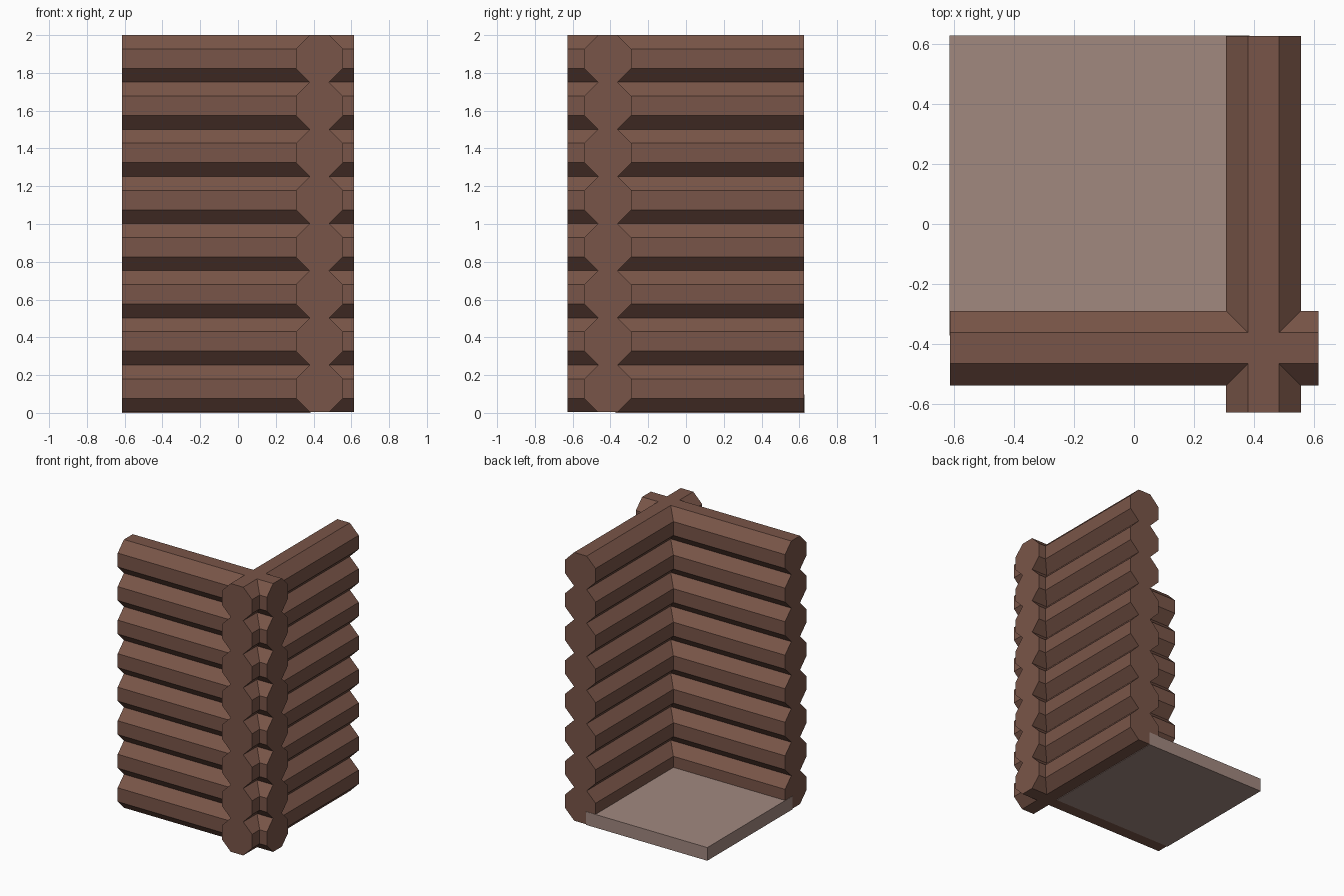
import bpy, bmesh, math

if "Cube" in bpy.data.objects:
    bpy.data.objects.remove(bpy.data.objects["Cube"])


def material(name, rgb):
    lin = [((c / 255 + 0.055) / 1.055) ** 2.4 for c in rgb]
    m = bpy.data.materials.new(name)
    m.diffuse_color = (*lin, 1)
    m.use_nodes = True
    m.node_tree.nodes["Principled BSDF"].inputs["Base Color"].default_value = m.diffuse_color
    return m


log_brown = material("log_brown", (121, 85, 72))
floor_tan = material("floor_tan", (161, 136, 127))

BASE = 0.004                    # logs start a hair above the floor underside
PITCH = (2.0 - BASE) / 8        # height of one log
RADIUS = PITCH / 2 / math.cos(math.pi / 8)


def add_object(name, bm, mat):
    bmesh.ops.recalc_face_normals(bm, faces=bm.faces)
    mesh = bpy.data.meshes.new(name)
    bm.to_mesh(mesh)
    bm.free()
    mesh.materials.append(mat)
    ob = bpy.data.objects.new(name, mesh)
    bpy.context.collection.objects.link(ob)
    return ob


def add_log(name, axis, start, end, offset, z):
    """Octagonal log with flat top and bottom, running along x or y."""
    bm = bmesh.new()
    rings = []
    for along in (start, end):
        ring = []
        for i in range(8):
            a = math.pi / 8 + i * math.pi / 4
            side, up = offset + RADIUS * math.cos(a), z + RADIUS * math.sin(a)
            ring.append(bm.verts.new((along, side, up) if axis == "x" else (side, along, up)))
        rings.append(ring)
    a, b = rings
    bm.faces.new(a)
    bm.faces.new(b)
    for i in range(8):
        j = (i + 1) % 8
        bm.faces.new((a[i], a[j], b[j], b[i]))
    add_object(name, bm, log_brown)


def add_box(name, lo, hi, mat):
    bm = bmesh.new()
    bmesh.ops.create_cube(bm, size=1)
    for v in bm.verts:
        v.co = [lo[k] if v.co[k] < 0 else hi[k] for k in range(3)]
    add_object(name, bm, mat)


# Two walls of stacked logs crossing at the corner
for n in range(8):
    z = BASE + PITCH * (n + 0.5)
    add_log(f"front_wall_log_{n + 1}", "x", -0.613, 0.615, -0.414, z)
    add_log(f"right_wall_log_{n + 1}", "y", -0.628, 0.626, 0.431, z)

# Floor slab, tucked into the lowest logs
add_box("floor", (-0.615, -0.372, 0.0), (0.385, 0.628, 0.098), floor_tan)
